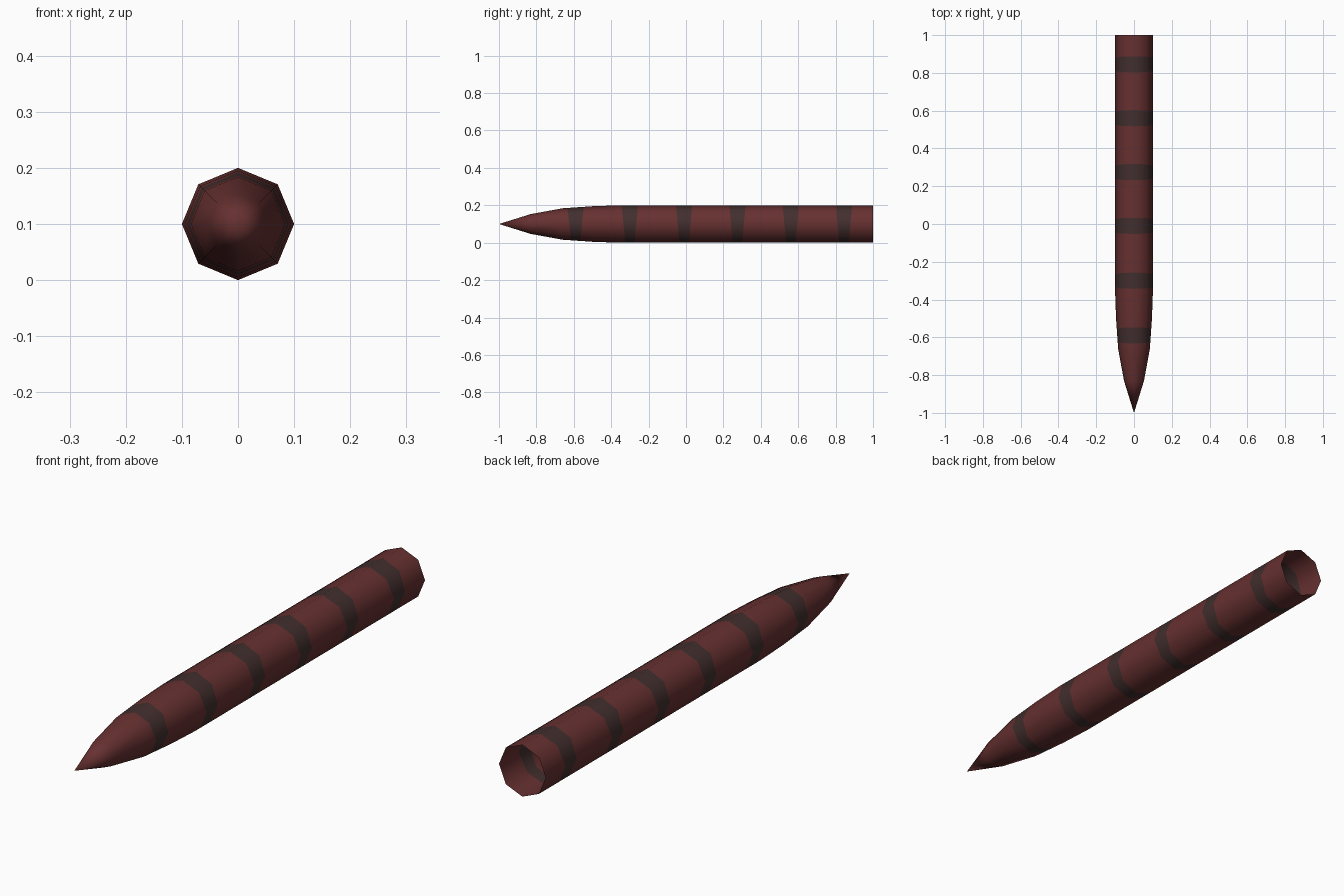
import bpy, bmesh, math

if "Cube" in bpy.data.objects:
    bpy.data.objects.remove(bpy.data.objects["Cube"])

SIDES, RADIUS = 8, 0.1
# (distance along y, radius) from behind the tip to the open end
PROFILE = [(-1.0, 0.0), (-0.83, 0.053), (-0.66, 0.084), (-0.5, 0.095), (-0.36, RADIUS), (1.0, RADIUS)]
BANDS = [-0.59, -0.30, -0.01, 0.275, 0.56, 0.845]


def material(name, colour):
    m = bpy.data.materials.new(name)
    m.diffuse_color = (*colour, 1)
    m.use_nodes = True
    m.node_tree.nodes["Principled BSDF"].inputs["Base Color"].default_value = m.diffuse_color
    return m


def radius_at(y):
    for (y0, r0), (y1, r1) in zip(PROFILE, PROFILE[1:]):
        if y <= y1:
            return r0 + (r1 - r0) * (y - y0) / (y1 - y0)
    return RADIUS


# Ring stations: (y, direction of the band edge's flare); bands flare towards the top
stations = [(y, 0) for y, r in PROFILE[1:]]
for c in BANDS:
    stations += [(c - 0.034, -1), (c + 0.034, 1)]
stations.sort()

bm = bmesh.new()
rings = []
for y, flare in stations:
    ring = []
    for i in range(SIDES):
        a = 2 * math.pi * i / SIDES
        yy = y + flare * 0.009 * math.sin(a)
        r = radius_at(yy)
        ring.append(bm.verts.new((r * math.cos(a), yy, RADIUS + r * math.sin(a))))
    rings.append(ring)

# Pointed nose
tip = bm.verts.new((0, -1, RADIUS))
for i in range(SIDES):
    bm.faces.new((tip, rings[0][i], rings[0][(i + 1) % SIDES]))

# Hollow shaft with dark bands, open at the back
for k, (a, b) in enumerate(zip(rings, rings[1:])):
    is_band = stations[k][1] == -1 and stations[k + 1][1] == 1
    for i in range(SIDES):
        j = (i + 1) % SIDES
        f = bm.faces.new((a[i], b[i], b[j], a[j]))
        f.material_index = int(is_band)

bmesh.ops.recalc_face_normals(bm, faces=bm.faces)
for f in bm.faces:
    f.smooth = True
mesh = bpy.data.meshes.new("pointed_shaft")
bm.to_mesh(mesh)
bm.free()
mesh.materials.append(material("dark red", (0.135, 0.030, 0.030)))
mesh.materials.append(material("dark brown band", (0.054, 0.028, 0.027)))
bpy.context.collection.objects.link(bpy.data.objects.new("pointed_shaft", mesh))
